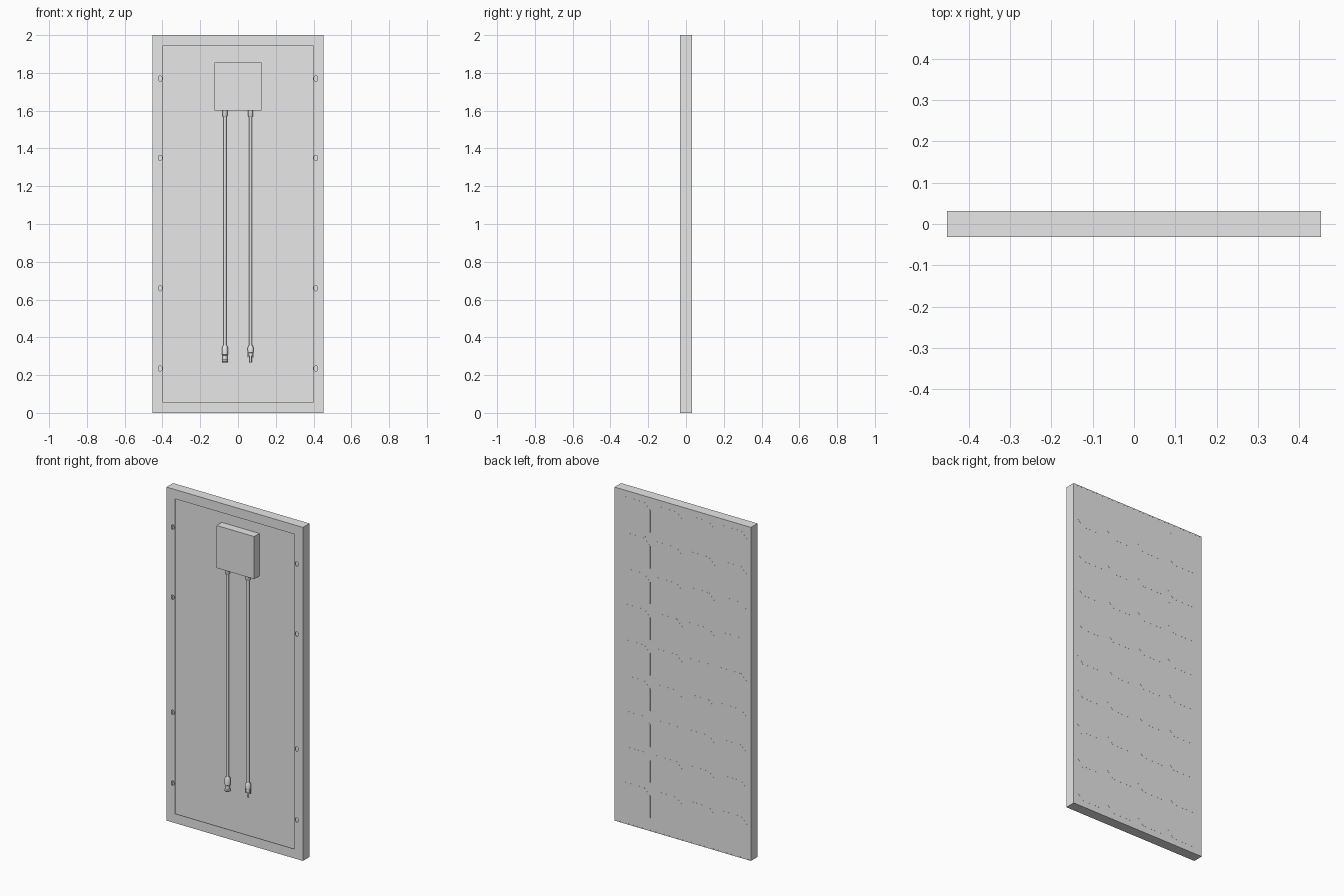
import bpy, bmesh, math
from mathutils import Matrix, Vector

if "Cube" in bpy.data.objects:
    bpy.data.objects.remove(bpy.data.objects["Cube"])

HX, HY, HZ = 0.4525, 0.031, 1.0      # half sizes of the panel
ZC = 1.0                             # height of the panel centre

grey = bpy.data.materials.new("light grey")
grey.diffuse_color = (0.8, 0.8, 0.8, 1)
grey.use_nodes = True
grey.node_tree.nodes["Principled BSDF"].inputs["Base Color"].default_value = grey.diffuse_color


def finish(name, bm, smooth=False):
    bmesh.ops.recalc_face_normals(bm, faces=bm.faces)
    me = bpy.data.meshes.new(name)
    bm.to_mesh(me)
    bm.free()
    ob = bpy.data.objects.new(name, me)
    bpy.context.collection.objects.link(ob)
    me.materials.append(grey)
    if smooth:
        bpy.ops.object.select_all(action='DESELECT')
        ob.select_set(True)
        bpy.context.view_layer.objects.active = ob
        bpy.ops.object.shade_smooth_by_angle(angle=math.radians(35))
    return ob


def add_box(bm, lo, hi):
    lo, hi = Vector(lo), Vector(hi)
    m = Matrix.Translation((lo + hi) / 2) @ Matrix.Diagonal((*(hi - lo), 1))
    bmesh.ops.create_cube(bm, size=1, matrix=m)


def add_prism(bm, outline, y0, y1):
    """Extrude an (x, z) outline between two depths."""
    a = [bm.verts.new((x, y0, z)) for x, z in outline]
    b = [bm.verts.new((x, y1, z)) for x, z in outline]
    n = len(a)
    bm.faces.new(a)
    bm.faces.new(b[::-1])
    for i in range(n):
        bm.faces.new((a[i], a[(i + 1) % n], b[(i + 1) % n], b[i]))


def add_lathe(bm, x, y, profile, n=16):
    """Turn a (radius, z) profile about a vertical axis."""
    rings = [[bm.verts.new((x + r * math.cos(t), y + r * math.sin(t), z))
              for t in (2 * math.pi * i / n for i in range(n))]
             for r, z in profile]
    for a, b in zip(rings, rings[1:]):
        for i in range(n):
            bm.faces.new((a[i], a[(i + 1) % n], b[(i + 1) % n], b[i]))
    bm.faces.new(rings[0])
    bm.faces.new(rings[-1][::-1])


# Frame: channel section swept around the rectangle, with a mounting lip
section = [(0, HY), (0, -HY), (0.056, -HY), (0.056, -HY + 0.004),
           (0.006, -HY + 0.004), (0.006, HY)]
bm = bmesh.new()
corners = [[bm.verts.new((sx * (HX - d), y, ZC + sz * (HZ - d))) for d, y in section]
           for sx, sz in ((-1, -1), (1, -1), (1, 1), (-1, 1))]
for c in range(4):
    a, b = corners[c], corners[(c + 1) % 4]
    for i in range(len(section)):
        j = (i + 1) % len(section)
        bm.faces.new((a[i], a[j], b[j], b[i]))
frame = finish("frame", bm)

# Oval mounting slots cut through the lip
bm = bmesh.new()
for sx in (-1, 1):
    for z in (0.235, 0.66, 1.35, 1.77):
        oval = []
        for i in range(16):
            t = 2 * math.pi * (i + 0.5) / 16
            dz = math.copysign(0.005, math.sin(t))
            oval.append((sx * 0.412 + 0.009 * math.cos(t), z + dz + 0.009 * math.sin(t)))
        add_prism(bm, oval, -HY - 0.01, -HY + 0.012)
cutter = finish("slot_cutter", bm)
cutter.hide_render = True
mod = frame.modifiers.new("slots", 'BOOLEAN')
mod.object, mod.operation, mod.solver = cutter, 'DIFFERENCE', 'EXACT'
bpy.context.view_layer.objects.active = frame
bpy.ops.object.modifier_apply(modifier="slots")
bpy.data.objects.remove(cutter)

# Laminate sheet closing the sunny side
bm = bmesh.new()
add_box(bm, (-HX + 0.006, 0.024, 0.006), (HX - 0.006, HY - 0.0004, 2 * HZ - 0.006))
finish("laminate", bm)

# Solar cells: four columns of nine clipped squares
bm = bmesh.new()
pitch, h, cut = 0.214, 0.1055, 0.039
for col in range(4):
    for row in range(9):
        cx, cz = (col - 1.5) * pitch, ZC + (row - 4) * pitch
        k = h - cut
        add_prism(bm, [(cx + u, cz + v) for u, v in (
            (h, -k), (h, k), (k, h), (-k, h), (-h, k), (-h, -k), (-k, -h), (k, -h))],
            HY - 0.001, HY)
finish("solar_cells", bm)

# Junction box
bm = bmesh.new()
add_box(bm, (-0.125, -0.025, 1.6), (0.125, 0.024, 1.855))
finish("junction_box", bm)

# Cables with their glands
for side, x in (("left", -0.069), ("right", 0.067)):
    bm = bmesh.new()
    add_lathe(bm, x, 0, [(0.008, 0.345), (0.008, 1.59)])
    finish(side + "_cable", bm, True)
    bm = bmesh.new()
    add_lathe(bm, x, 0, [(0.010, 1.567), (0.0135, 1.573), (0.0135, 1.605)])
    finish(side + "_cable_gland", bm, True)

# Socket connector
bm = bmesh.new()
add_lathe(bm, -0.069, 0, [(0.013, 0.268), (0.017, 0.272), (0.017, 0.28), (0.013, 0.283),
                          (0.013, 0.305), (0.016, 0.308), (0.016, 0.345), (0.011, 0.356)])
finish("socket_connector", bm, True)

# Plug connector with contact pin and latch arms
bm = bmesh.new()
add_lathe(bm, 0.067, 0, [(0.004, 0.266), (0.006, 0.270), (0.006, 0.30), (0.013, 0.302),
                         (0.013, 0.318), (0.016, 0.321), (0.016, 0.345), (0.011, 0.356)])
finish("plug_connector", bm, True)
bm = bmesh.new()
for s in (-1, 1):
    cx = 0.067 + s * 0.0135
    add_box(bm, (cx - 0.0025, -0.005, 0.292), (cx + 0.0025, 0.005, 0.33))
finish("plug_latches", bm)
